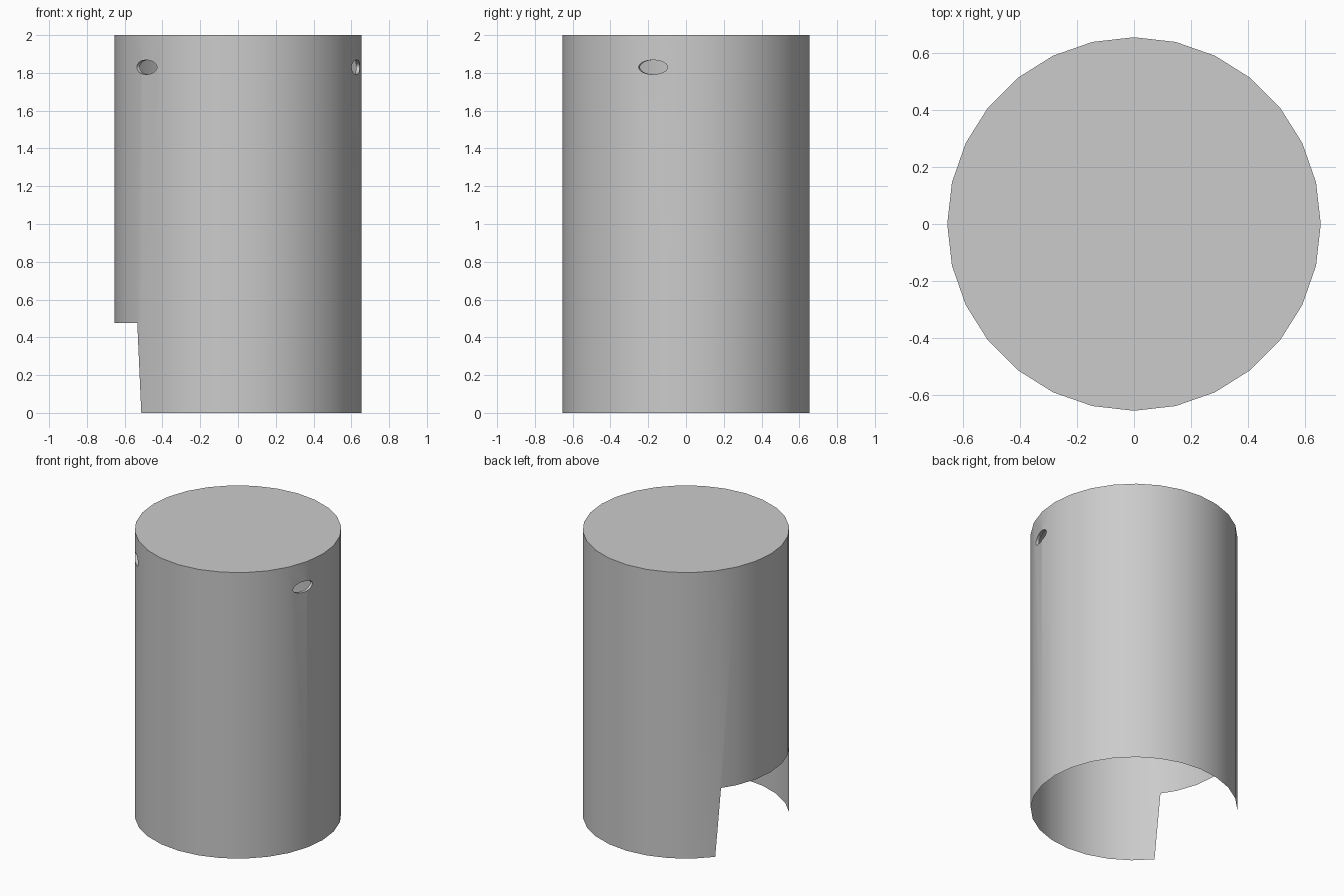
import bpy, bmesh
from math import cos, sin, pi
from mathutils import Vector
from mathutils.geometry import delaunay_2d_cdt

SIDES, RADIUS, HEIGHT = 28, 0.655, 2.0
NOTCH_Z, NOTCH_MID, NOTCH_HALF, NOTCH_LEAN = 0.475, 14, 3, 0.27
HOLE_Z, HOLE_W, HOLE_H = 1.83, 0.55, 0.038
HOLES = [a * SIDES / 360 for a in (221.8, 344.4)]   # hole centres in columns

cube = bpy.data.objects.get("Cube")
if cube:
    bpy.data.objects.remove(cube, do_unlink=True)

grey = bpy.data.materials.new("light grey")
grey.use_nodes = True
grey.diffuse_color = (0.6, 0.6, 0.6, 1)
grey.node_tree.nodes["Principled BSDF"].inputs["Base Color"].default_value = (0.6, 0.6, 0.6, 1)


def wrap(u, z):
    """Roll a flat point (column, height) onto the faceted wall."""
    k = int(u + 1e-6)
    a, b = 2 * pi * k / SIDES, 2 * pi * (k + 1) / SIDES
    p = Vector((cos(a), sin(a), 0)).lerp(Vector((cos(b), sin(b), 0)), u - k) * RADIUS
    return (p.x, p.y, z)


def is_open(u, z):
    """True inside the notch or one of the holes."""
    if z < NOTCH_Z and abs(u - NOTCH_MID) < NOTCH_HALF - NOTCH_LEAN * z / NOTCH_Z:
        return True
    return any(((u - c) / HOLE_W) ** 2 + ((z - HOLE_Z) / HOLE_H) ** 2 < 1 for c in HOLES)


# Flat wall layout: columns, rims, notch and holes
points, edges = [], []


def path(pts, closed=False):
    start = len(points)
    points.extend(Vector(p) for p in pts)
    edges.extend((i, i + 1) for i in range(start, len(points) - 1))
    if closed:
        edges.append((len(points) - 1, start))


for k in range(SIDES + 1):
    path([(k, 0), (k, HEIGHT)])
for z in (0, HEIGHT):
    path([(0, z), (SIDES, z)])
top_half = NOTCH_HALF - NOTCH_LEAN
path([(NOTCH_MID - NOTCH_HALF, 0), (NOTCH_MID - top_half, NOTCH_Z),
      (NOTCH_MID + top_half, NOTCH_Z), (NOTCH_MID + NOTCH_HALF, 0)])
for c in HOLES:
    ring = [2 * pi * i / 24 for i in range(24)]
    path([(c + HOLE_W * cos(t), HOLE_Z + HOLE_H * sin(t)) for t in ring], True)

flat, _, tris, *_ = delaunay_2d_cdt(points, edges, [], 0, 1e-5)

# Wall
bm = bmesh.new()
verts = [bm.verts.new(wrap(p.x, p.y)) for p in flat]
for tri in tris:
    mid = sum((flat[i] for i in tri), Vector((0, 0))) / len(tri)
    if not is_open(mid.x, mid.y):
        bm.faces.new([verts[i] for i in tri])
bmesh.ops.delete(bm, geom=[v for v in bm.verts if not v.link_faces], context='VERTS')
bmesh.ops.remove_doubles(bm, verts=bm.verts[:], dist=1e-4)
bmesh.ops.dissolve_limit(bm, angle_limit=0.01, verts=bm.verts[:], edges=bm.edges[:])

# Closed top
rim = [e for e in bm.edges if e.is_boundary and all(v.co.z > HEIGHT - 0.01 for v in e.verts)]
bmesh.ops.edgeloop_fill(bm, edges=rim)

# Short inward lip around each hole
lip = [e for e in bm.edges if e.is_boundary and all(v.co.z > 1.5 for v in e.verts)]
made = bmesh.ops.extrude_edge_only(bm, edges=lip)["geom"]
for v in made:
    if isinstance(v, bmesh.types.BMVert):
        v.co.x *= 0.97
        v.co.y *= 0.97

bmesh.ops.recalc_face_normals(bm, faces=bm.faces[:])
cap = max(bm.faces, key=lambda f: f.calc_center_median().z)
if cap.normal.z < 0:
    bmesh.ops.reverse_faces(bm, faces=bm.faces[:])

mesh = bpy.data.meshes.new("cylinder_cover")
bm.to_mesh(mesh)
bm.free()
mesh.materials.append(grey)
cover = bpy.data.objects.new("cylinder_cover", mesh)
bpy.context.collection.objects.link(cover)
bpy.ops.object.select_all(action='DESELECT')
cover.select_set(True)
bpy.context.view_layer.objects.active = cover
bpy.ops.object.shade_smooth_by_angle(angle=0.6)
